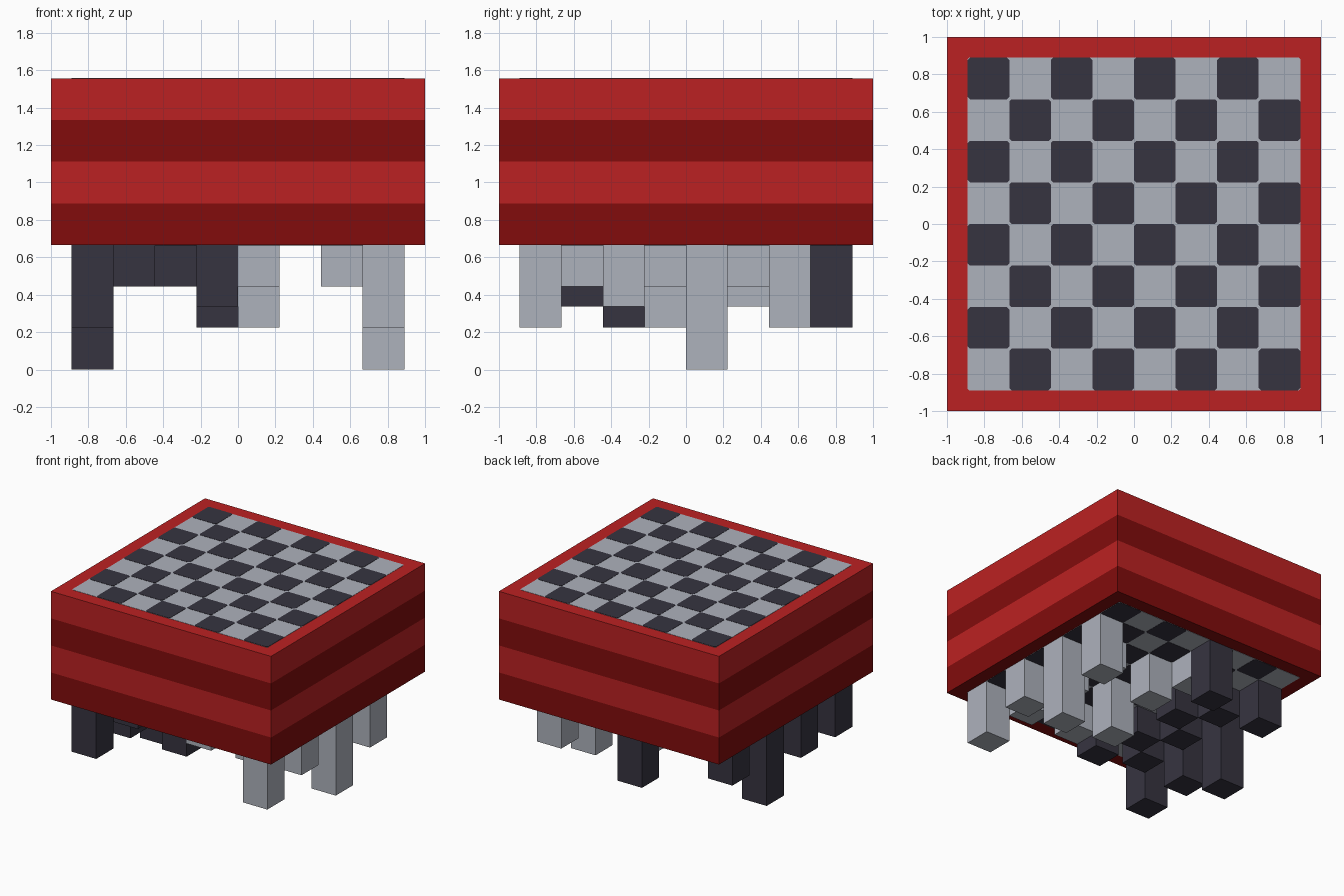
import bpy, bmesh

cube = bpy.data.objects.get("Cube")
if cube:
    bpy.data.objects.remove(cube, do_unlink=True)

CELL = 2 / 9            # board square size
HALF = 4 * CELL         # half width of the 8 x 8 field
BASE = 3 * CELL         # underside of the box
TOP = 7 * CELL          # top of the box
SKIN = 0.002            # thickness of the board plates


def make_material(name, rgb):
    mat = bpy.data.materials.new(name)
    mat.use_nodes = True
    mat.diffuse_color = (*rgb, 1)
    mat.node_tree.nodes["Principled BSDF"].inputs["Base Color"].default_value = (*rgb, 1)
    return mat


RED = make_material("bright red", (0.50, 0.0155, 0.016))
DARK_RED = make_material("dark red", (0.223, 0.0037, 0.0037))
LIGHT = make_material("light grey", (0.423, 0.445, 0.503))
DARK = make_material("charcoal", (0.037, 0.034, 0.051))


def finish(name, bm, *mats):
    bmesh.ops.recalc_face_normals(bm, faces=bm.faces)
    mesh = bpy.data.meshes.new(name)
    bm.to_mesh(mesh)
    bm.free()
    for m in mats:
        mesh.materials.append(m)
    obj = bpy.data.objects.new(name, mesh)
    bpy.context.collection.objects.link(obj)
    return obj


def prism(bm, cx, cy, half, levels, cut=0.0):
    """Square prism through the given heights, with optional chamfered corners."""
    if cut:
        k = half - cut
        outline = [(-k, -half), (k, -half), (half, -k), (half, k),
                   (k, half), (-k, half), (-half, k), (-half, -k)]
    else:
        outline = [(-half, -half), (half, -half), (half, half), (-half, half)]
    rings = [[bm.verts.new((cx + x, cy + y, z)) for x, y in outline] for z in levels]
    n = len(outline)
    for lo, hi in zip(rings, rings[1:]):
        for k in range(n):
            bm.faces.new((lo[k], lo[(k + 1) % n], hi[(k + 1) % n], hi[k]))
    bm.faces.new(rings[0][::-1])
    bm.faces.new(rings[-1])


def centre(i):
    return -HALF + (i + 0.5) * CELL


# Striped box: alternating bands by height
bm = bmesh.new()
prism(bm, 0, 0, 1, [BASE, 4 * CELL, 5 * CELL, 6 * CELL, TOP])
for f in bm.faces:
    band = int((f.calc_center_median().z - BASE) / CELL + 1e-4)
    f.material_index = 0 if band in (1, 3, 4) else 1
finish("striped_box", bm, RED, DARK_RED)


# Chequered fields on the top and the underside, with opposite parity
def board(name, z, direction, parity):
    bm = bmesh.new()
    prism(bm, 0, 0, HALF, sorted((z, z + direction * SKIN)), 0.008)
    finish(name + "_light_field", bm, LIGHT)
    bm = bmesh.new()
    for i in range(8):
        for j in range(8):
            if (i + j) % 2 == parity:
                prism(bm, centre(i), centre(j), CELL / 2,
                      sorted((z, z + direction * 2 * SKIN)), 0.012)
    finish(name + "_dark_squares", bm, DARK)


board("top_board", TOP, 1, 1)
board("under_board", BASE, -1, 0)

# Hanging columns: bottom height -> squares (column, row)
SHORT, MIDDLE, LONG, LEG = 0.445, 0.337, 0.225, 0.0
columns = {
    SHORT: [(6, 1), (6, 3), (6, 5), (4, 1), (3, 6),
            (1, 1), (1, 3), (1, 5), (2, 2), (2, 4)],
    MIDDLE: [(7, 2), (4, 5), (0, 6), (3, 1)],
    LONG: [(7, 0), (7, 6), (4, 3), (0, 0), (0, 2), (3, 7)],
    LEG: [(7, 4), (0, 4)],
}
for bottom, squares in columns.items():
    for i, j in squares:
        light = (i + j) % 2 == 1
        bm = bmesh.new()
        prism(bm, centre(i), centre(j), CELL / 2, [bottom, BASE])
        finish(("light" if light else "dark") + "_column", bm, LIGHT if light else DARK)
